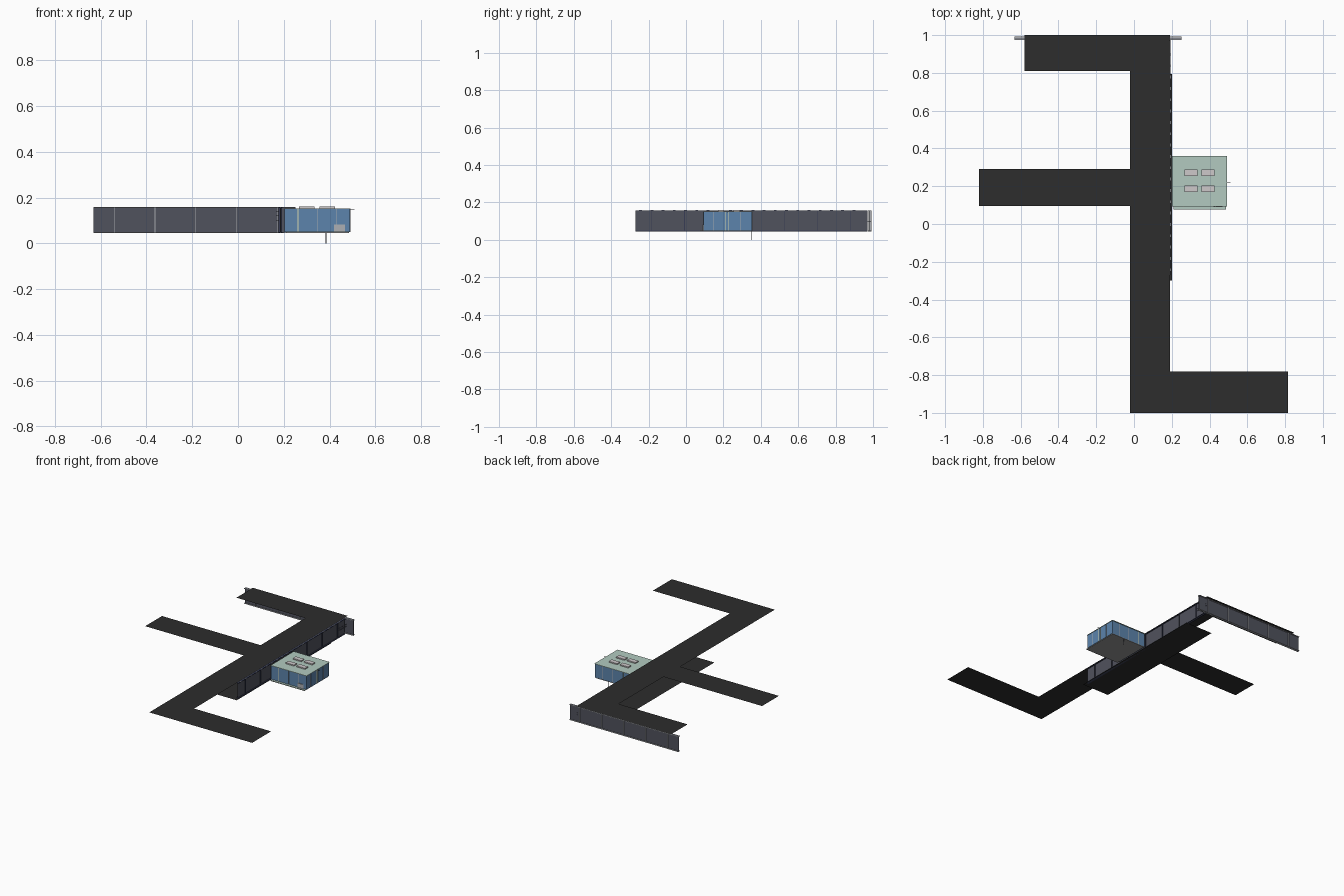
import bpy, bmesh, math
from mathutils import Vector

if "Cube" in bpy.data.objects:
    bpy.data.objects.remove(bpy.data.objects["Cube"])


def material(name, r, g, b):
    m = bpy.data.materials.new(name)
    m.diffuse_color = [((c / 255 + 0.055) / 1.055) ** 2.4 for c in (r, g, b)] + [1]
    m.use_nodes = True
    m.node_tree.nodes["Principled BSDF"].inputs["Base Color"].default_value = m.diffuse_color
    return m


ASPHALT = material("asphalt", 45, 45, 45)
STEEL = material("dark_steel", 80, 82, 93)
NAVY = material("navy_steel", 55, 60, 85)
LIGHT = material("light_grey", 172, 175, 180)
GLASS = material("blue_glass", 92, 132, 172)
ROOF = material("pale_green_roof", 178, 202, 192)
PINK = material("pink_grey", 205, 200, 202)
CREAM = material("cream", 222, 222, 180)
SLAB = material("slab_grey", 150, 150, 150)


def finish(name, bm, mat):
    mesh = bpy.data.meshes.new(name)
    bm.to_mesh(mesh)
    bm.free()
    mesh.materials.append(mat)
    obj = bpy.data.objects.new(name, mesh)
    bpy.context.collection.objects.link(obj)
    return obj


def boxes(name, mat, items):
    """Axis-aligned boxes, each (x0, x1, y0, y1, z0, z1), in one object."""
    bm = bmesh.new()
    for x0, x1, y0, y1, z0, z1 in items:
        verts = bmesh.ops.create_cube(bm, size=1)["verts"]
        for v in verts:
            v.co = Vector(((x0 + x1) / 2 + v.co.x * (x1 - x0),
                           (y0 + y1) / 2 + v.co.y * (y1 - y0),
                           (z0 + z1) / 2 + v.co.z * (z1 - z0)))
    return finish(name, bm, mat)


def sheet(name, mat, outline, z):
    bm = bmesh.new()
    bm.faces.new([bm.verts.new((x, y, z)) for x, y in outline])
    return finish(name, bm, mat)


def rect(x0, x1, y0, y1):
    return [(x0, y0), (x1, y0), (x1, y1), (x0, y1)]


# Flat road deck: spine with three arms, and the lower deck beneath it
ROAD_Z = 0.165
sheet("road_spine", ASPHALT, rect(-0.02, 0.19, -1, 1), ROAD_Z)
sheet("road_front_arm", ASPHALT, rect(0.19, 0.815, -1, -0.78), ROAD_Z)
sheet("road_left_arm", ASPHALT, rect(-0.82, -0.02, 0.095, 0.29), ROAD_Z)
sheet("road_back_arm", ASPHALT, rect(-0.58, -0.02, 0.81, 1), ROAD_Z)
sheet("lower_deck", ASPHALT, rect(-0.02, 0.2, -0.3, 0.795), 0.045)

# Plate girders: web, flanges and evenly spaced stiffeners
ZB, ZT, FL = 0.045, 0.158, 0.004
STEP = 0.178


def girder(name, axis, start, end, centre, first, count, flange_mat, rib_mat):
    def part(a0, a1, half, z0, z1):
        c0, c1 = centre - half, centre + half
        return (a0, a1, c0, c1, z0, z1) if axis == "x" else (c0, c1, a0, a1, z0, z1)
    boxes(name + "_web", STEEL, [part(start, end, 0.002, ZB, ZT)])
    boxes(name + "_flanges", flange_mat,
          [part(start, end, 0.009, z, z + FL) for z in (ZB, ZT - FL)])
    ribs = [first + STEP * i for i in range(count)]
    boxes(name + "_stiffeners", rib_mat,
          [part(a - 0.0015, a + 0.0015, 0.008, ZB + FL, ZT - FL) for a in ribs])


girder("back_girder", "x", -0.632, 0.252, 0.983, -0.541, 5, LIGHT, LIGHT)
girder("side_girder", "y", -0.27, 0.97, 0.185, -0.186, 7, NAVY, NAVY)

# Small clips along the side girder and tie rods at the corner
boxes("girder_clips", LIGHT,
      [(0.191, 0.195, -0.25 + 0.06 * i, -0.235 + 0.06 * i, 0.157, 0.159) for i in range(20)])
boxes("corner_rods", STEEL,
      [(0.19, 0.192, 0.90, 0.99, z, z + 0.002) for z in (0.095, 0.11)]
      + [(0.165, 0.185, 0.965, 0.967, z, z + 0.002) for z in (0.10, 0.12, 0.14)])

# Glazed cabin beside the spine
X0, X1, Y0, Y1 = 0.203, 0.489, 0.093, 0.354
boxes("cabin_walls", GLASS, [(X0, X1, Y0, Y1, 0.05, 0.149)])
boxes("cabin_roof", ROOF, [(0.2, 0.492, 0.092, 0.36, 0.149, 0.152)])
boxes("cabin_floor_slab", SLAB, [(0.21, 0.486, 0.076, 0.355, 0.046, 0.05)])
boxes("ledge_top", ROOF, [(0.21, 0.486, 0.076, 0.093, 0.05, 0.051)])

# Mullions on the cabin faces
T, W = 0.002, 0.0015
pale, cream = [], []
for i, x in enumerate((0.262, 0.346, 0.43)):
    for y in (Y0, Y1):
        (cream if i == 0 else pale).append((x - W, x + W, y - T, y + T, 0.05, 0.149))
for y, group in ((0.145, pale), (0.212, cream), (0.226, cream), (0.29, pale)):
    group.append((X1 - T, X1 + T, y - W, y + W, 0.05, 0.149))
boxes("pale_mullions", LIGHT, pale)
boxes("cream_mullions", CREAM, cream)
boxes("front_panel", LIGHT, [(0.42, 0.468, Y0 - 0.004, Y0, 0.051, 0.082)])

# Four rooftop units
boxes("roof_units", PINK,
      [(x, x + 0.068, y, y + 0.034, 0.152, 0.16) for x in (0.267, 0.357) for y in (0.17, 0.254)])

# Thin support post under the cabin and small eave rod
bm = bmesh.new()
bmesh.ops.create_cone(bm, cap_ends=True, segments=8, radius1=0.0015, radius2=0.0015, depth=0.047)
bmesh.ops.translate(bm, verts=bm.verts, vec=(0.385, 0.351, 0.0235))
finish("support_post", bm, STEEL)
boxes("eave_rod", STEEL, [(0.489, 0.51, 0.22, 0.222, 0.146, 0.148)])
